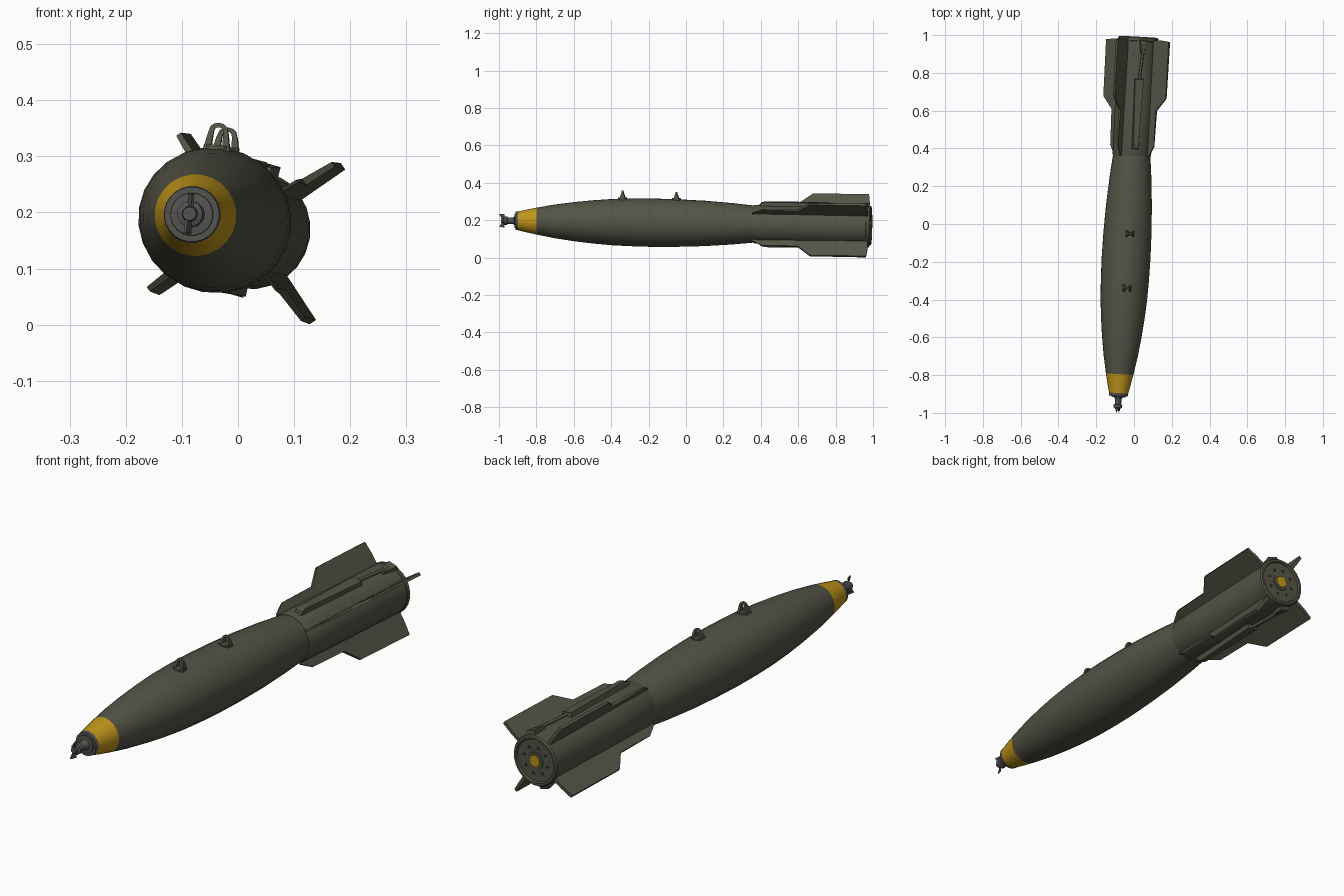
import bpy, bmesh, math
from mathutils import Vector, Matrix

if "Cube" in bpy.data.objects:
    bpy.data.objects.remove(bpy.data.objects["Cube"])

# Slightly tilted long axis of the whole model
AXIS = Vector((0.1105, 2.0, -0.028)).normalized()
FRAME = Matrix.Translation((-0.032, 0, 0.184)) @ \
    Vector((0, 1, 0)).rotation_difference(AXIS).to_matrix().to_4x4()


def material(name, rgb):
    m = bpy.data.materials.new(name)
    m.diffuse_color = (*rgb, 1)
    m.use_nodes = True
    m.node_tree.nodes["Principled BSDF"].inputs["Base Color"].default_value = m.diffuse_color
    return m


OLIVE = material("olive_drab", (0.088, 0.087, 0.062))
YELLOW = material("yellow", (0.52, 0.30, 0.010))
GREY = material("dark_grey", (0.085, 0.088, 0.080))
BLACK = material("near_black", (0.03, 0.03, 0.026))


def at(t, r, ang, v=0.0):
    """Point at station t, radius r, angle ang (degrees) and sideways offset v."""
    a = math.radians(ang)
    return Vector((r * math.cos(a) - v * math.sin(a), t, r * math.sin(a) + v * math.cos(a)))


def finish(name, bm, mats, smooth=None):
    bmesh.ops.recalc_face_normals(bm, faces=bm.faces)
    bm.transform(FRAME)
    me = bpy.data.meshes.new(name)
    bm.to_mesh(me)
    bm.free()
    ob = bpy.data.objects.new(name, me)
    bpy.context.collection.objects.link(ob)
    for m in mats:
        me.materials.append(m)
    if smooth:
        bpy.ops.object.select_all(action='DESELECT')
        ob.select_set(True)
        bpy.context.view_layer.objects.active = ob
        bpy.ops.object.shade_smooth_by_angle(angle=math.radians(smooth))
    return ob


def lathe(name, profile, mats, sides=24, rule=None, smooth=32):
    """Revolve (t, r) points round the long axis; rule(t) picks the material."""
    bm = bmesh.new()
    rings = [[bm.verts.new(at(t, r, 360 * i / sides + 6)) for i in range(sides)]
             for t, r in profile]
    for k in range(len(rings) - 1):
        a, b = rings[k], rings[k + 1]
        mid = (profile[k][0] + profile[k + 1][0]) / 2
        for i in range(sides):
            j = (i + 1) % sides
            f = bm.faces.new((a[i], a[j], b[j], b[i]))
            f.material_index = rule(mid) if rule else 0
    bm.faces.new(rings[0])
    bm.faces.new(rings[-1])
    return finish(name, bm, mats, smooth)


def plate(name, outline, ang, mat):
    """Radial plate from (t, r, half thickness) points."""
    bm = bmesh.new()
    a = [bm.verts.new(at(t, r, ang, h)) for t, r, h in outline]
    b = [bm.verts.new(at(t, r, ang, -h)) for t, r, h in outline]
    n = len(a)
    for i in range(n):
        j = (i + 1) % n
        bm.faces.new((a[i], a[j], b[j], b[i]))
    bm.faces.new(a)
    bm.faces.new(b)
    return finish(name, bm, [mat])


def rod(name, p, q, radius, mat, sides=8):
    bm = bmesh.new()
    d = q - p
    m = Matrix.Translation((p + q) / 2) @ d.to_track_quat('Z', 'Y').to_matrix().to_4x4()
    bmesh.ops.create_cone(bm, cap_ends=True, segments=sides, radius1=radius,
                          radius2=radius, depth=d.length, matrix=m)
    return finish(name, bm, [mat], 50)


# Main body with the painted nose band
lathe("body", [(-0.912, 0.040), (-0.912, 0.049), (-0.897, 0.051), (-0.85, 0.062),
               (-0.797, 0.073), (-0.7, 0.091), (-0.6, 0.105), (-0.5, 0.116),
               (-0.4, 0.124), (-0.3, 0.128), (-0.18, 0.130), (-0.05, 0.128),
               (0.1, 0.122), (0.25, 0.111), (0.38, 0.098)],
      [OLIVE, YELLOW, GREY], rule=lambda t: 2 if t < -0.897 else 1 if t < -0.797 else 0)

# Nose fuze: stepped collar, neck and head
lathe("nose_fuze", [(-0.90, 0.040), (-0.917, 0.038), (-0.919, 0.023), (-0.927, 0.018),
                    (-0.955, 0.017), (-0.958, 0.023), (-0.974, 0.023), (-0.977, 0.014),
                    (-0.990, 0.012)], [GREY], sides=16)

# Two twisted arming vanes
for k, ang in enumerate((84, 264)):
    bm = bmesh.new()
    pts = [(-0.985, 0.008, -0.004), (-0.975, 0.008, 0.004),
           (-0.972, 0.036, 0.004), (-1.0, 0.035, -0.004)]
    lo = [bm.verts.new(at(t, r, ang, v - 0.002)) for t, r, v in pts]
    hi = [bm.verts.new(at(t, r, ang, v + 0.002)) for t, r, v in pts]
    for i in range(4):
        j = (i + 1) % 4
        bm.faces.new((lo[i], lo[j], hi[j], hi[i]))
    bm.faces.new(lo)
    bm.faces.new(hi)
    finish(f"arming_vane_{k + 1}", bm, [GREY])

# Suspension lugs: tapered loops on round bases
for k, (t0, base) in enumerate(((-0.341, 0.127), (-0.053, 0.1275))):
    top = 0.172 - 0.004 * k
    outer = [(0.024, base - 0.006), (0.019, base + 0.022)]
    inner = [(0.010, base + 0.004), (0.009, base + 0.022)]
    for i in range(7):
        a = math.radians(180 * i / 6)
        outer.append((0.017 * math.cos(a), top - 0.014 + 0.014 * math.sin(a)))
        inner.append((0.008 * math.cos(a), top - 0.014 + 0.006 * math.sin(a)))
    outer += [(-0.019, base + 0.022), (-0.024, base - 0.006)]
    inner += [(-0.009, base + 0.022), (-0.010, base + 0.004)]
    bm = bmesh.new()
    rows = []
    for (vo, ro), (vi, ri) in zip(outer, inner):
        row = []
        for v, r, s in ((vo, ro, -1), (vo, ro, 1), (vi, ri, 1), (vi, ri, -1)):
            h = 0.004 + 0.012 * max(0, (top - r) / (top - base)) ** 1.3
            row.append(bm.verts.new(at(t0 + s * h, r, 84, v)))
        rows.append(row)
    for a, b in zip(rows, rows[1:] + rows[:1]):
        for i in range(4):
            j = (i + 1) % 4
            bm.faces.new((a[i], a[j], b[j], b[i]))
    finish(f"lug_{k + 1}", bm, [OLIVE], 40)
    rod(f"lug_base_{k + 1}", at(t0, base - 0.012, 84), at(t0, base + 0.005, 84),
        0.024, OLIVE, 16)

# Tail sleeve with a front lip and a rimmed, recessed rear plate
lathe("tail_sleeve", [(0.362, 0.094), (0.362, 0.101), (0.368, 0.103), (0.6, 0.104),
                      (0.968, 0.105), (0.970, 0.107), (0.986, 0.107), (0.992, 0.102),
                      (0.992, 0.093), (0.985, 0.089), (0.985, 0.03)], [OLIVE])

# Rear plate details: ring of bolts and the painted centre cap
for i in range(8):
    p = 45 * i + 12
    rod(f"rear_bolt_{i + 1}", at(0.980, 0.058, p), at(0.987, 0.058, p), 0.0065, BLACK)
lathe("rear_hub", [(0.98, 0.038), (0.988, 0.036), (0.988, 0.02)], [OLIVE], sides=16)
lathe("rear_cap", [(0.98, 0.027), (0.993, 0.026)], [YELLOW], sides=8)

# Four stepped tail fins with thin leading edges
FIN = [(0.358, 0.095, 0.004), (0.358, 0.108, 0.003), (0.415, 0.139, 0.003),
       (0.605, 0.141, 0.007), (0.672, 0.199, 0.005), (0.972, 0.200, 0.007),
       (0.978, 0.150, 0.007), (0.978, 0.095, 0.008)]
for k in range(4):
    plate(f"tail_fin_{k + 1}", FIN, 34 + 90 * k, OLIVE)

# Cable covers on the top and underside, each with a rod and a rear clamp
COVER = [(0.395, 0.095, 0.019), (0.40, 0.115, 0.016), (0.42, 0.122, 0.014),
         (0.765, 0.121, 0.023), (0.77, 0.095, 0.024)]
for side, turn in (("top", 0), ("bottom", 180)):
    plate(f"{side}_cable_cover", COVER, 81 + turn, OLIVE)
    rod(f"{side}_cable_rod", at(0.76, 0.112, 81 + turn), at(0.95, 0.114, 74 + turn),
        0.007, OLIVE)
    plate(f"{side}_rear_clamp", [(0.90, 0.098, 0.012), (0.905, 0.116, 0.010),
                                 (0.972, 0.121, 0.022), (0.978, 0.098, 0.022)],
          74 + turn, OLIVE)
